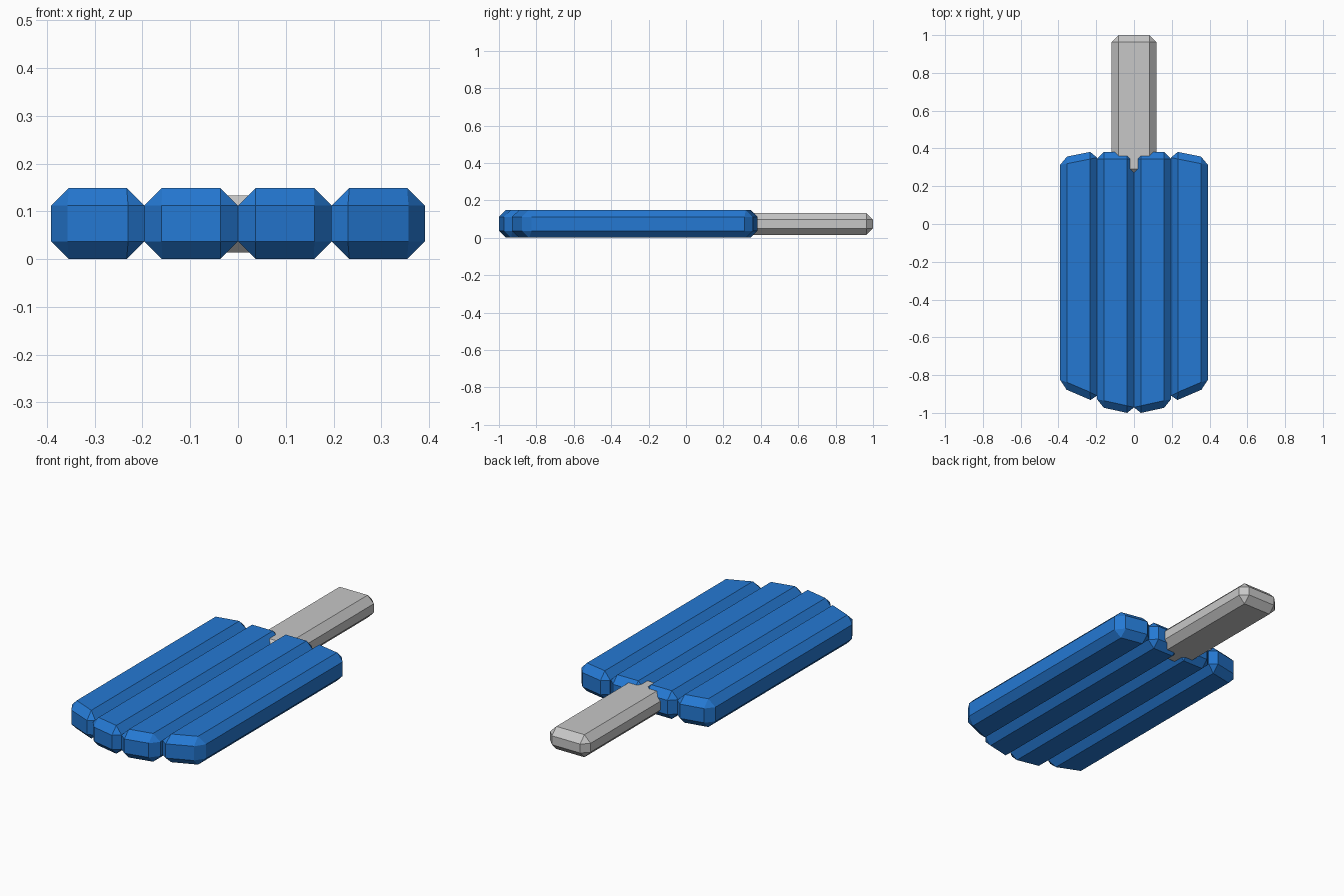
import bpy
import bmesh

cube = bpy.data.objects.get("Cube")
if cube:
    bpy.data.objects.remove(cube, do_unlink=True)


def make_material(name, rgb):
    mat = bpy.data.materials.new(name)
    mat.use_nodes = True
    color = (*rgb, 1.0)
    mat.diffuse_color = color
    mat.node_tree.nodes["Principled BSDF"].inputs["Base Color"].default_value = color
    return mat


def chamfered_prism(name, outline, bottom, top, chamfer, mat):
    """Extrude a flat outline upward and chamfer every edge."""
    bm = bmesh.new()
    base = bm.faces.new([bm.verts.new((x, y, bottom)) for x, y in outline])
    grown = bmesh.ops.extrude_face_region(bm, geom=[base])["geom"]
    for vert in (g for g in grown if isinstance(g, bmesh.types.BMVert)):
        vert.co.z = top
    bmesh.ops.recalc_face_normals(bm, faces=bm.faces)
    bmesh.ops.bevel(bm, geom=list(bm.edges), offset=chamfer, segments=1,
                    profile=0.5, affect='EDGES')
    bmesh.ops.recalc_face_normals(bm, faces=bm.faces)
    mesh = bpy.data.meshes.new(name)
    bm.to_mesh(mesh)
    bm.free()
    mesh.materials.append(mat)
    obj = bpy.data.objects.new(name, mesh)
    bpy.context.collection.objects.link(obj)
    return obj


blue = make_material("blue", (0.018, 0.19, 0.65))
grey = make_material("light grey", (0.57, 0.57, 0.57))

# Four long bars with slanted ends, mirrored across the middle
inner = [(0, -1.008), (0.196, -0.965), (0.196, 0.382), (0, 0.382)]
outer = [(0.196, -0.946), (0.391, -0.863), (0.391, 0.35), (0.196, 0.389)]
for side, sign in (("left", 1), ("right", -1)):
    for part, outline in (("inner", inner), ("outer", outer)):
        points = [(sign * x, y) for x, y in outline]
        chamfered_prism(f"{side}_{part}_bar", points, 0, 0.149, 0.037, blue)

# Stick pushed into the back of the bars
stick = [(-0.118, 0.255), (0.118, 0.255), (0.118, 1.0), (-0.118, 1.0)]
chamfered_prism("stick", stick, 0.014, 0.133, 0.036, grey)
